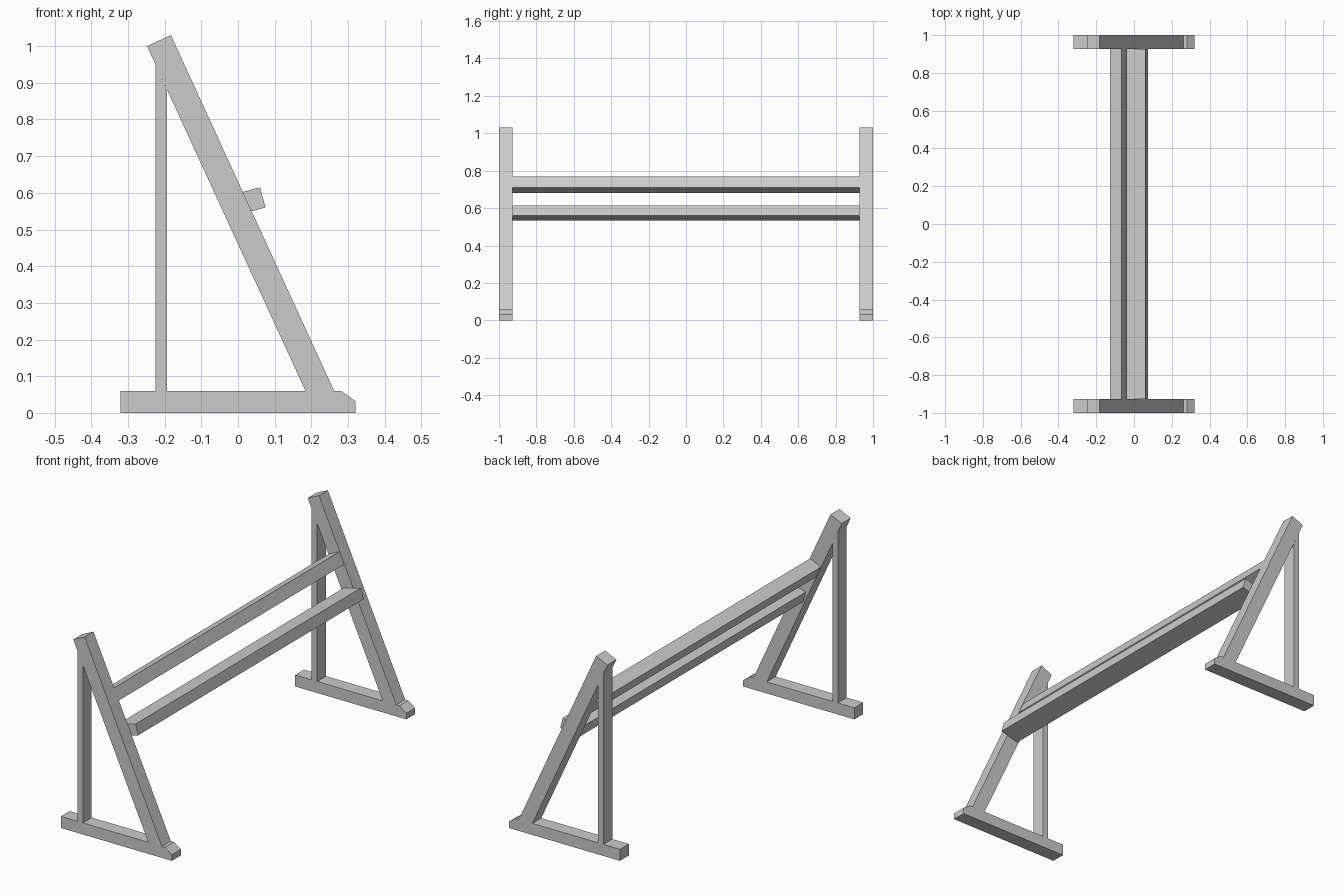
import bpy
import bmesh

if "Cube" in bpy.data.objects:
    bpy.data.objects.remove(bpy.data.objects["Cube"])

INNER, OUTER = 0.927, 1.0  # y range of each end frame


def extrude_profile(name, profile, y0, y1):
    """Prism from an (x, z) profile, extruded along y."""
    bm = bmesh.new()
    face = bm.faces.new([bm.verts.new((x, y0, z)) for x, z in profile])
    result = bmesh.ops.extrude_face_region(bm, geom=[face])
    moved = [v for v in result["geom"] if isinstance(v, bmesh.types.BMVert)]
    bmesh.ops.translate(bm, verts=moved, vec=(0, y1 - y0, 0))
    bmesh.ops.recalc_face_normals(bm, faces=bm.faces)
    mesh = bpy.data.meshes.new(name)
    bm.to_mesh(mesh)
    bm.free()
    obj = bpy.data.objects.new(name, mesh)
    bpy.context.collection.objects.link(obj)
    return obj


# End frames: foot with bevelled toe, leaning leg, upright post meeting the leg
frame_parts = {
    "foot": [(-0.32, 0), (0.32, 0), (0.32, 0.032), (0.281, 0.06), (-0.32, 0.06)],
    "leaning_leg": [(0.184, 0.06), (0.262, 0.06), (-0.183, 1.03), (-0.248, 1.0)],
    "upright_post": [(-0.225, 0.06), (-0.193, 0.06), (-0.193, 0.88), (-0.225, 0.95)],
}
for side, sign in (("front", -1), ("back", 1)):
    for part, profile in frame_parts.items():
        extrude_profile(f"{side}_{part}", profile, sign * INNER, sign * OUTER)

# Rails between the frames: upper one in line with the legs, lower one tilted
rails = {
    "upper_rail": [(-0.065, 0.769), (-0.038, 0.71), (-0.1, 0.682), (-0.127, 0.741)],
    "lower_rail": [(0.06, 0.615), (0.075, 0.56), (-0.025, 0.533), (-0.04, 0.588)],
}
for name, profile in rails.items():
    extrude_profile(name, profile, -INNER, INNER)
